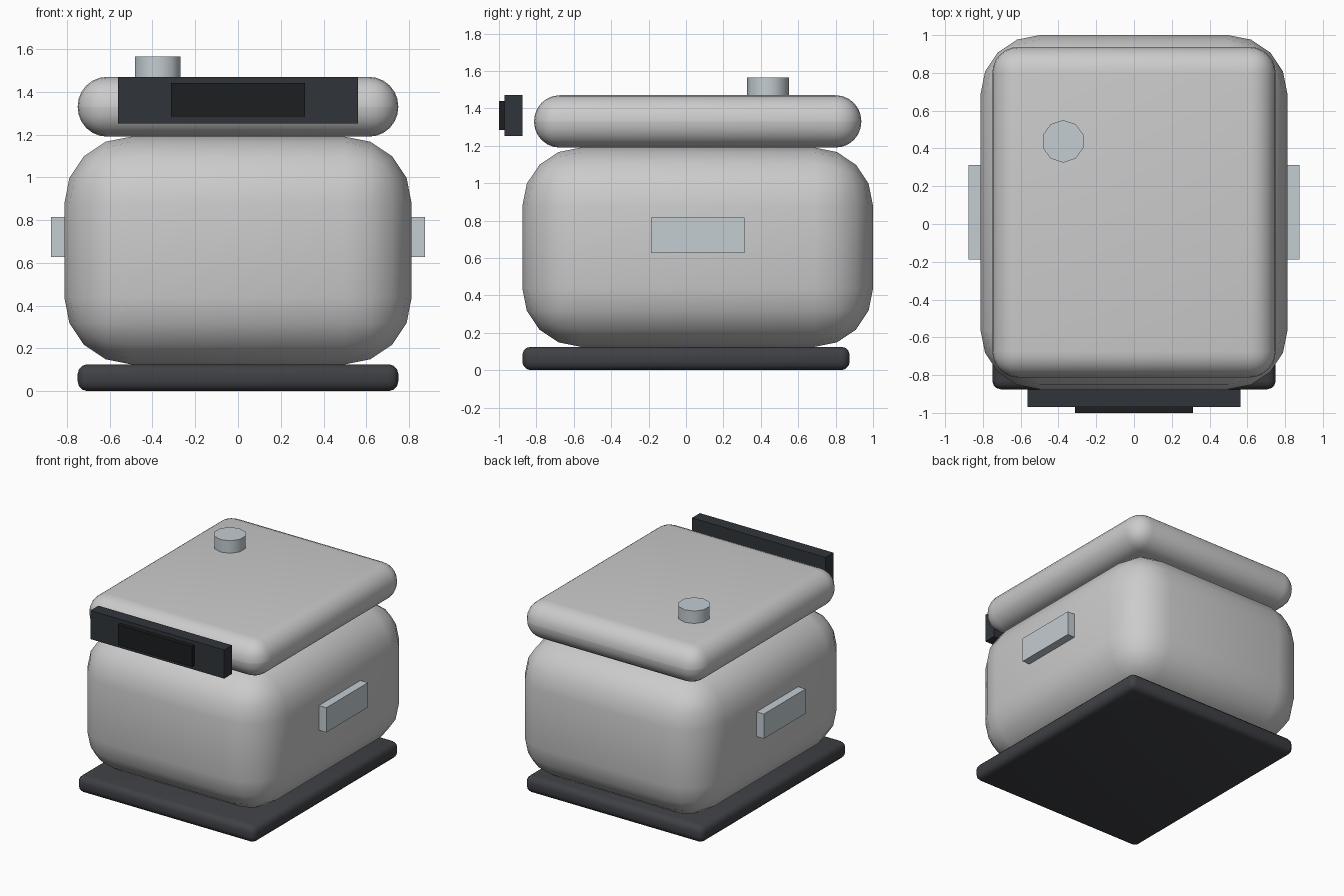
import bpy
import math

if "Cube" in bpy.data.objects:
    bpy.data.objects.remove(bpy.data.objects["Cube"])


def material(name, rgb):
    m = bpy.data.materials.new(name)
    m.diffuse_color = (*rgb, 1)
    m.use_nodes = True
    m.node_tree.nodes["Principled BSDF"].inputs["Base Color"].default_value = m.diffuse_color
    return m


dark = material("dark_plastic", (0.05, 0.052, 0.06))
charcoal = material("charcoal", (0.03, 0.035, 0.042))
black = material("black_panel", (0.012, 0.013, 0.014))
metal = material("metal", (0.55, 0.61, 0.65))


def box(name, x, y, z, mat=None, bevel=0, segments=4):
    """Box from (min, max) ranges, optionally rounded on all edges."""
    ranges = (x, y, z)
    bpy.ops.mesh.primitive_cube_add(size=1, location=[sum(r) / 2 for r in ranges])
    ob = bpy.context.object
    ob.name = name
    ob.scale = [r[1] - r[0] for r in ranges]
    bpy.ops.object.transform_apply(location=False, rotation=False, scale=True)
    if mat:
        ob.data.materials.append(mat)
    if bevel:
        mod = ob.modifiers.new("rounding", 'BEVEL')
        mod.width = bevel
        mod.segments = segments
        bpy.ops.object.modifier_apply(modifier=mod.name)
        bpy.ops.object.shade_smooth_by_angle(angle=math.radians(40))
    return ob


# Base plate, rounded body and lid
box("base", (-0.75, 0.75), (-0.875, 0.875), (0, 0.125), dark, 0.045, 3)
box("body", (-0.8125, 0.8125), (-0.875, 1.0), (0.125, 1.19), None, 0.3125, 4)
box("lid", (-0.75, 0.75), (-0.8125, 0.9375), (1.19, 1.47), None, 0.138, 6)

# Front control panel with inset display
box("front_panel", (-0.5625, 0.5625), (-0.97, -0.875), (1.252, 1.47), charcoal)
box("display", (-0.3125, 0.3125), (-1.0, -0.95), (1.285, 1.44), black)

# Side handles, one on each side
for side, label in ((-1, "left"), (1, "right")):
    xs = sorted((side * 0.75, side * 0.875))
    box(label + "_handle", xs, (-0.1875, 0.3125), (0.627, 0.815), metal)

# Steam valve on the lid
bpy.ops.mesh.primitive_cylinder_add(vertices=10, radius=0.1125, depth=0.125,
                                    location=(-0.375, 0.4375, 1.5025))
valve = bpy.context.object
valve.name = "steam_valve"
valve.data.materials.append(metal)
bpy.ops.object.shade_smooth_by_angle(angle=math.radians(40))
